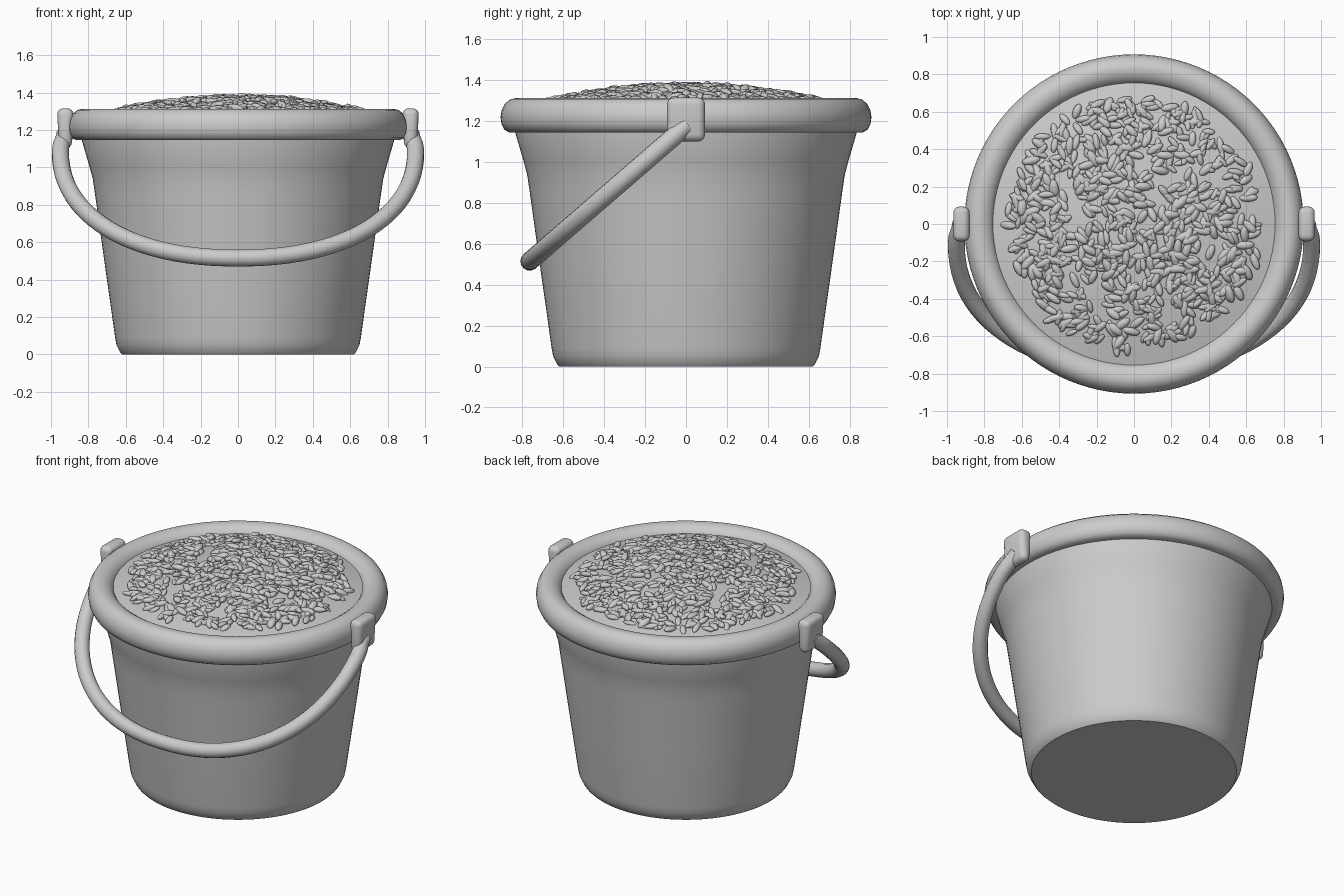
import bpy, bmesh, math, random
from mathutils import Matrix, Vector

if "Cube" in bpy.data.objects:
    bpy.data.objects.remove(bpy.data.objects["Cube"])

random.seed(4)


def add_object(name, me, angle=35):
    ob = bpy.data.objects.new(name, me)
    bpy.context.collection.objects.link(ob)
    bpy.ops.object.select_all(action='DESELECT')
    ob.select_set(True)
    bpy.context.view_layer.objects.active = ob
    bpy.ops.object.shade_smooth_by_angle(angle=math.radians(angle))
    return ob


def lathe(name, profile, segs=96, closed=False):
    """Revolve (radius, z) points around z."""
    bm = bmesh.new()
    rings = []
    for r, z in profile:
        if r == 0:
            rings.append([bm.verts.new((0, 0, z))] * segs)
        else:
            rings.append([bm.verts.new((r * math.cos(math.tau * k / segs),
                                        r * math.sin(math.tau * k / segs), z)) for k in range(segs)])
    pairs = list(zip(rings, rings[1:])) + ([(rings[-1], rings[0])] if closed else [])
    for a, b in pairs:
        for k in range(segs):
            n = (k + 1) % segs
            bm.faces.new(list(dict.fromkeys((a[k], a[n], b[n], b[k]))))
    bmesh.ops.recalc_face_normals(bm, faces=bm.faces)
    me = bpy.data.meshes.new(name)
    bm.to_mesh(me)
    bm.free()
    return add_object(name, me)


# Domed bed height under the grains
def bed(r):
    return 1.365 - 0.17 * r * r


# Bucket wall and flat base
lathe("bucket_body", [(0, 0), (0.62, 0), (0.63, 0.01), (0.65, 0.05),
                      (0.657, 0.09), (0.715, 0.5), (0.765, 0.86), (0.777, 0.94),
                      (0.793, 1.0), (0.834, 1.14), (0.834, 1.18)])

# Thick rolled rim with a flat underside
lathe("rim", [(0.80, 1.145), (0.865, 1.145), (0.888, 1.158), (0.902, 1.185),
              (0.907, 1.22), (0.901, 1.255), (0.884, 1.287), (0.858, 1.307),
              (0.83, 1.313), (0.797, 1.307), (0.77, 1.29), (0.752, 1.265),
              (0.745, 1.235), (0.75, 1.2), (0.77, 1.16)], closed=True)

# Filled surface, with its normals facing up
surface = lathe("grain_bed", [(0.076 * i, bed(0.076 * i)) for i in range(11)])
if surface.data.polygons[0].normal.z < 0:
    surface.data.flip_normals()

# Loose grains: one template ellipsoid copied over the dome
bm = bmesh.new()
bmesh.ops.create_uvsphere(bm, u_segments=10, v_segments=8, radius=1,
                          matrix=Matrix.Rotation(math.pi / 2, 4, 'Y'))
bm.verts.index_update()
unit = [v.co.copy() for v in bm.verts]
unit_faces = [[v.index for v in f.verts] for f in bm.faces]
bm.free()
verts, faces = [], []
for i in range(760):
    r = 0.68 * math.sqrt(random.random())
    a = random.uniform(0, math.tau)
    size = random.uniform(0.8, 1.2)
    length, width = 0.042 * size, 0.019 * size * random.uniform(0.85, 1.15)
    x, y = r * math.cos(a), r * math.sin(a)
    turn = Vector((0, 0, 1)).rotation_difference(Vector((0.34 * x, 0.34 * y, 1))).to_matrix().to_4x4()
    m = (Matrix.Translation((x, y, bed(r) + random.uniform(0.0, 0.012))) @ turn
         @ Matrix.Rotation(random.uniform(0, math.tau), 4, 'Z')
         @ Matrix.Rotation(random.uniform(-0.3, 0.3), 4, 'Y')
         @ Matrix.Diagonal((length, width, width * 0.85, 1)))
    base = len(verts)
    verts += [m @ v for v in unit]
    faces += [[base + k for k in f] for f in unit_faces]
me = bpy.data.meshes.new("grains")
me.from_pydata(verts, [], faces)
add_object("grains", me, 80)

# Carrying handle, swung down to the front
half = []
for i in range(25):
    t = math.pi / 2 * i / 24
    half.append((0.95 * math.sin(t) ** (2 / 2.2),
                 1.09 - 0.575 * max(math.cos(t), 0.0) ** (2 / 2.2)))
half += [(0.945, 1.12), (0.932, 1.15), (0.925, 1.18)]
path = [(-x, z) for x, z in reversed(half[1:])] + half
curve = bpy.data.curves.new("handle", 'CURVE')
curve.dimensions = '3D'
curve.bevel_depth = 0.046
curve.bevel_resolution = 5
curve.use_fill_caps = True
spline = curve.splines.new('POLY')
spline.points.add(len(path) - 1)
for p, (x, z) in zip(spline.points, path):
    p.co = (x, -0.03 + (z - 1.15) * 1.156, z, 1)
spline.use_smooth = True
bpy.context.collection.objects.link(bpy.data.objects.new("handle", curve))

# Rounded clips holding the handle ends
for side, name in ((-1, "left_clip"), (1, "right_clip")):
    bm = bmesh.new()
    bmesh.ops.create_cube(bm, size=1)
    for v in bm.verts:
        taper = 0.75 if v.co.z < 0 else 1
        v.co = (side * 0.923 + v.co.x * 0.09 * taper, v.co.y * 0.186, 1.208 + v.co.z * 0.214)
    me = bpy.data.meshes.new(name)
    bm.to_mesh(me)
    bm.free()
    ob = add_object(name, me, 40)
    bev = ob.modifiers.new("round", 'BEVEL')
    bev.width = 0.033
    bev.segments = 4
    # keep the edge smoothing after the bevel
    ob.modifiers.clear()
    bev = ob.modifiers.new("round", 'BEVEL')
    bev.width = 0.033
    bev.segments = 4
    for p in ob.data.polygons:
        p.use_smooth = True
    for e in ob.data.edges:
        e.use_edge_sharp = False
